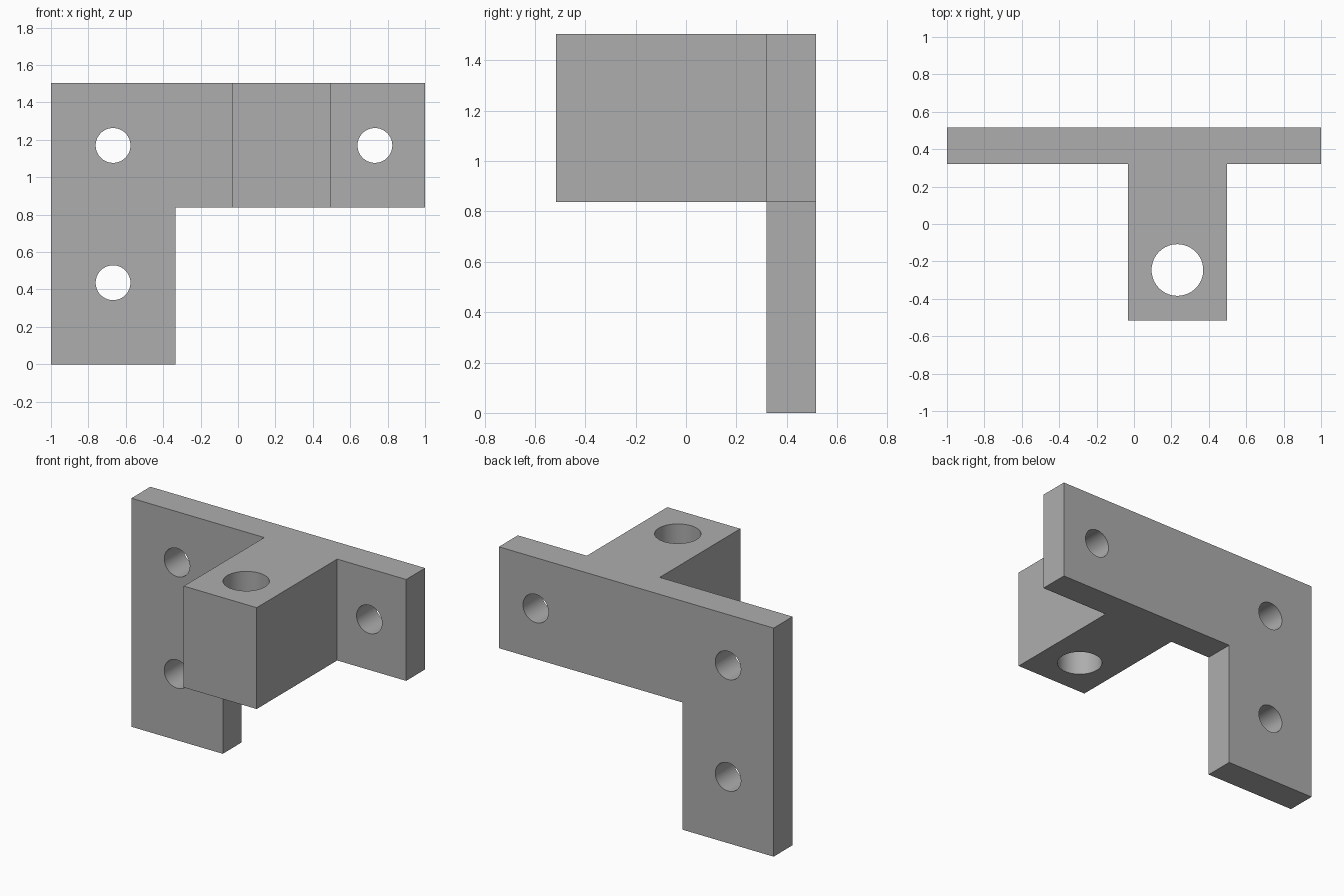
import bpy
import bmesh
import math
from mathutils import Matrix, Vector

cube = bpy.data.objects.get("Cube")
if cube:
    bpy.data.objects.remove(cube, do_unlink=True)

GREY = (0.42, 0.42, 0.42, 1.0)
grey = bpy.data.materials.new("plain grey")
grey.use_nodes = True
grey.diffuse_color = GREY
grey.node_tree.nodes["Principled BSDF"].inputs["Base Color"].default_value = GREY


def make_object(name, bm):
    bmesh.ops.recalc_face_normals(bm, faces=bm.faces)
    mesh = bpy.data.meshes.new(name)
    bm.to_mesh(mesh)
    bm.free()
    mesh.materials.append(grey)
    obj = bpy.data.objects.new(name, mesh)
    bpy.context.collection.objects.link(obj)
    return obj


def extrude_profile(name, points, direction):
    bm = bmesh.new()
    face = bm.faces.new([bm.verts.new(p) for p in points])
    grown = bmesh.ops.extrude_face_region(bm, geom=[face], use_keep_orig=True)
    verts = [g for g in grown["geom"] if isinstance(g, bmesh.types.BMVert)]
    bmesh.ops.translate(bm, verts=verts, vec=Vector(direction))
    return make_object(name, bm)


def drill(name, centre, radius, depth, axis):
    turn = Matrix.Rotation(math.pi / 2, 4, "X") if axis == "Y" else Matrix()
    bm = bmesh.new()
    bmesh.ops.create_cone(bm, cap_ends=True, segments=64, radius1=radius,
                          radius2=radius, depth=depth,
                          matrix=Matrix.Translation(centre) @ turn)
    return make_object(name, bm)


def apply_boolean(target, tool, operation):
    mod = target.modifiers.new(tool.name, "BOOLEAN")
    mod.operation = operation
    mod.solver = "EXACT"
    mod.object = tool
    bpy.context.view_layer.objects.active = target
    bpy.ops.object.modifier_apply(modifier=mod.name)
    bpy.data.objects.remove(tool, do_unlink=True)


TOP, UNDER = 1.504, 0.837
BACK, PLATE_FRONT, ARM_FRONT = 0.517, 0.32, -0.517

# L-shaped mounting plate
outline = [(-1, 0), (-0.335, 0), (-0.335, UNDER), (1, UNDER), (1, TOP), (-1, TOP)]
bracket = extrude_profile("mounting_bracket",
                          [(x, PLATE_FRONT, z) for x, z in outline],
                          (0, BACK - PLATE_FRONT, 0))

# Block arm reaching forward from the plate
arm_plan = [(-0.033, ARM_FRONT), (0.498, ARM_FRONT), (0.498, 0.42), (-0.033, 0.42)]
arm = extrude_profile("arm", [(x, y, UNDER) for x, y in arm_plan],
                      (0, 0, TOP - UNDER))
apply_boolean(bracket, arm, "UNION")

# Screw holes through the plate
for x, z in [(-0.668, 1.17), (-0.668, 0.436), (0.732, 1.17)]:
    apply_boolean(bracket, drill("screw_hole", (x, 0.42, z), 0.093, 0.6, "Y"),
                  "DIFFERENCE")

# Upright hole through the arm
apply_boolean(bracket, drill("rod_hole", (0.232, -0.246, 1.17), 0.138, 1.2, "Z"),
              "DIFFERENCE")

# Smooth hole walls, sharp edges
bpy.ops.object.select_all(action="DESELECT")
bracket.select_set(True)
bpy.context.view_layer.objects.active = bracket
bpy.ops.object.shade_smooth_by_angle(angle=math.radians(30))
